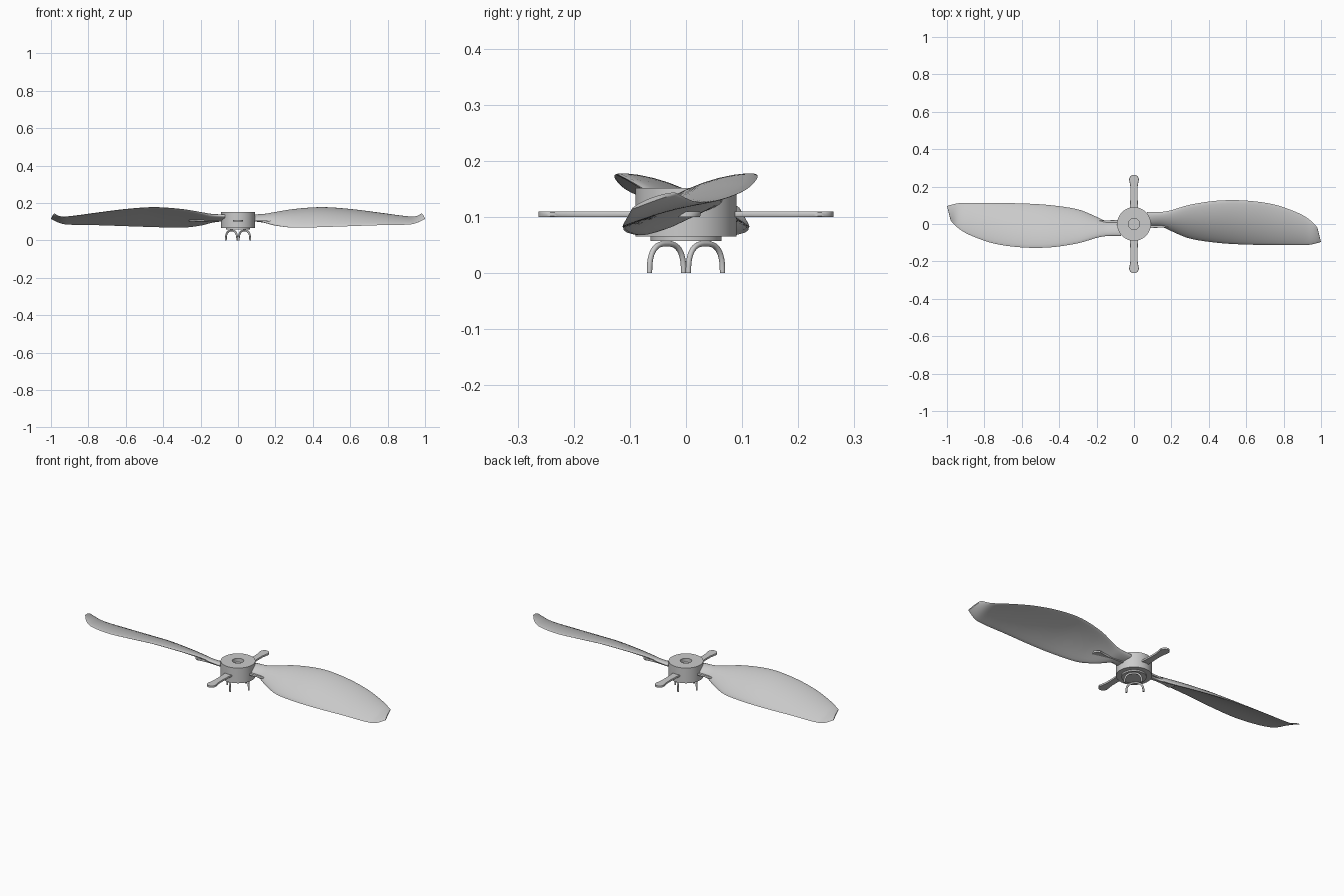
import bpy, bmesh, math
from mathutils import Vector, Matrix

if "Cube" in bpy.data.objects:
    bpy.data.objects.remove(bpy.data.objects["Cube"])


def finish(name, bm, angle=35):
    bmesh.ops.recalc_face_normals(bm, faces=bm.faces[:])
    me = bpy.data.meshes.new(name)
    bm.to_mesh(me)
    bm.free()
    ob = bpy.data.objects.new(name, me)
    bpy.context.collection.objects.link(ob)
    bpy.ops.object.select_all(action='DESELECT')
    ob.select_set(True)
    bpy.context.view_layer.objects.active = ob
    bpy.ops.object.shade_smooth_by_angle(angle=math.radians(angle))
    return ob


def loft(bm, rings):
    # skin closed rings of equal size and cap both ends
    vs = [[bm.verts.new(p) for p in r] for r in rings]
    n = len(vs[0])
    for a, b in zip(vs, vs[1:]):
        for i in range(n):
            bm.faces.new((a[i], a[(i + 1) % n], b[(i + 1) % n], b[i]))
    bm.faces.new(vs[0])
    bm.faces.new(vs[-1])


def lathe(name, profile, n=64):
    bm = bmesh.new()
    rings = [[(r * math.cos(2 * math.pi * i / n), r * math.sin(2 * math.pi * i / n), z)
              for i in range(n)] for r, z in profile]
    loft(bm, rings)
    return finish(name, bm)


def catmull(rows, steps):
    out = []
    for i in range(len(rows) - 1):
        p = [rows[max(0, min(len(rows) - 1, i + k))] for k in (-1, 0, 1, 2)]
        for s in range(steps):
            t = s / steps
            out.append([0.5 * (2 * b + (c - a) * t + (2 * a - 5 * b + 4 * c - d) * t * t
                               + (3 * b - a - 3 * c + d) * t ** 3) for a, b, c, d in zip(*p)])
    return out + [list(rows[-1])]


# Hub with a shallow bore in the top, and the plate under it
lathe("hub", [(0.09, 0.065), (0.09, 0.152), (0.03, 0.152), (0.03, 0.13)])
lathe("hub_base_plate", [(0.063, 0.057), (0.063, 0.066)])

# Blade stations: leading x,y,z, trailing x,y,z, camber, thickness
stations = [
    (0.07, 0.065, 0.132, 0.07, -0.008, 0.108, 0.002, 0.026),
    (0.14, 0.064, 0.138, 0.14, -0.012, 0.096, 0.004, 0.026),
    (0.20, 0.074, 0.149, 0.20, -0.038, 0.080, 0.009, 0.025),
    (0.30, 0.103, 0.166, 0.30, -0.078, 0.068, 0.015, 0.022),
    (0.45, 0.125, 0.176, 0.45, -0.101, 0.071, 0.018, 0.020),
    (0.60, 0.125, 0.166, 0.60, -0.110, 0.076, 0.017, 0.017),
    (0.75, 0.104, 0.147, 0.75, -0.112, 0.081, 0.014, 0.014),
    (0.88, 0.058, 0.130, 0.88, -0.113, 0.083, 0.010, 0.011),
    (0.945, 0.018, 0.127, 0.945, -0.110, 0.090, 0.005, 0.009),
    (0.98, -0.018, 0.143, 1.0, -0.096, 0.115, 0.003, 0.007),
]


def blade(name, turn):
    bm = bmesh.new()
    rings, m = [], 12
    for row in catmull(stations, 6):
        lead, trail = Vector(row[:3]), Vector(row[3:6])
        camber, thick = row[6:]
        chord = lead - trail
        up = Vector((0, -chord.z, chord.y)).normalized()
        ring = []
        for k in range(2 * m):
            a = math.pi * k / m
            u = 0.5 + 0.5 * math.cos(a)
            h = 4 * u * (1 - u) * camber + 0.5 * thick * math.sin(a)
            ring.append(trail + chord * u + up * h)
        rings.append(ring)
    loft(bm, rings)
    bm.transform(Matrix.Rotation(turn, 4, 'Z'))
    return finish(name, bm, 50)


for i in range(2):
    blade(f"blade_{i + 1}", math.pi * i)


# Four flat arms with round ends; two of them run inside the blades
def arm(name, turn):
    side = [(0.07, 0.023), (0.11, 0.021), (0.15, 0.0185), (0.19, 0.0185), (0.217, 0.022)]
    c, r = 0.237, 0.026
    half = side + [(c + r * math.cos(a), r * math.sin(a))
                   for a in [math.radians(d) for d in range(110, 0, -15)]]
    outline = half + [(x, -y) for x, y in reversed(half)]
    bm = bmesh.new()
    # small bevel at the rim
    loft(bm, [[(x, y * s, z) for x, y in outline]
              for z, s in ((0.1, 0.94), (0.102, 1), (0.108, 1), (0.11, 0.94))])
    bm.transform(Matrix.Rotation(turn, 4, 'Z'))
    return finish(name, bm)


for i in range(4):
    arm(f"hub_arm_{i + 1}", math.pi / 2 * i)


# Two arched wire loops under the hub, set diagonally
def arch(name, turn):
    bm = bmesh.new()
    span, d, r, n = 0.043, 0.049, 0.005, 28
    path = []
    for k in range(n + 1):
        a = math.pi * k / n
        c, s = math.cos(a), max(0, math.sin(a))
        path.append(Vector((d, math.copysign(abs(c) ** 0.75, c) * span, 0.0525 * s ** 0.75)))
    rings = []
    for k, p in enumerate(path):
        t = (path[min(n, k + 1)] - path[max(0, k - 1)]).normalized()
        if k in (0, n):
            t = Vector((0, 0, 1 if k == 0 else -1))
        side = Vector((1, 0, 0))
        nrm = t.cross(side)
        rings.append([p + r * (side * math.cos(q) + nrm * math.sin(q))
                      for q in [2 * math.pi * j / 12 for j in range(12)]])
    loft(bm, rings)
    bm.transform(Matrix.Rotation(turn, 4, 'Z'))
    return finish(name, bm, 50)


for i in range(2):
    arch(f"mount_loop_{i + 1}", math.pi / 4 + math.pi * i)
